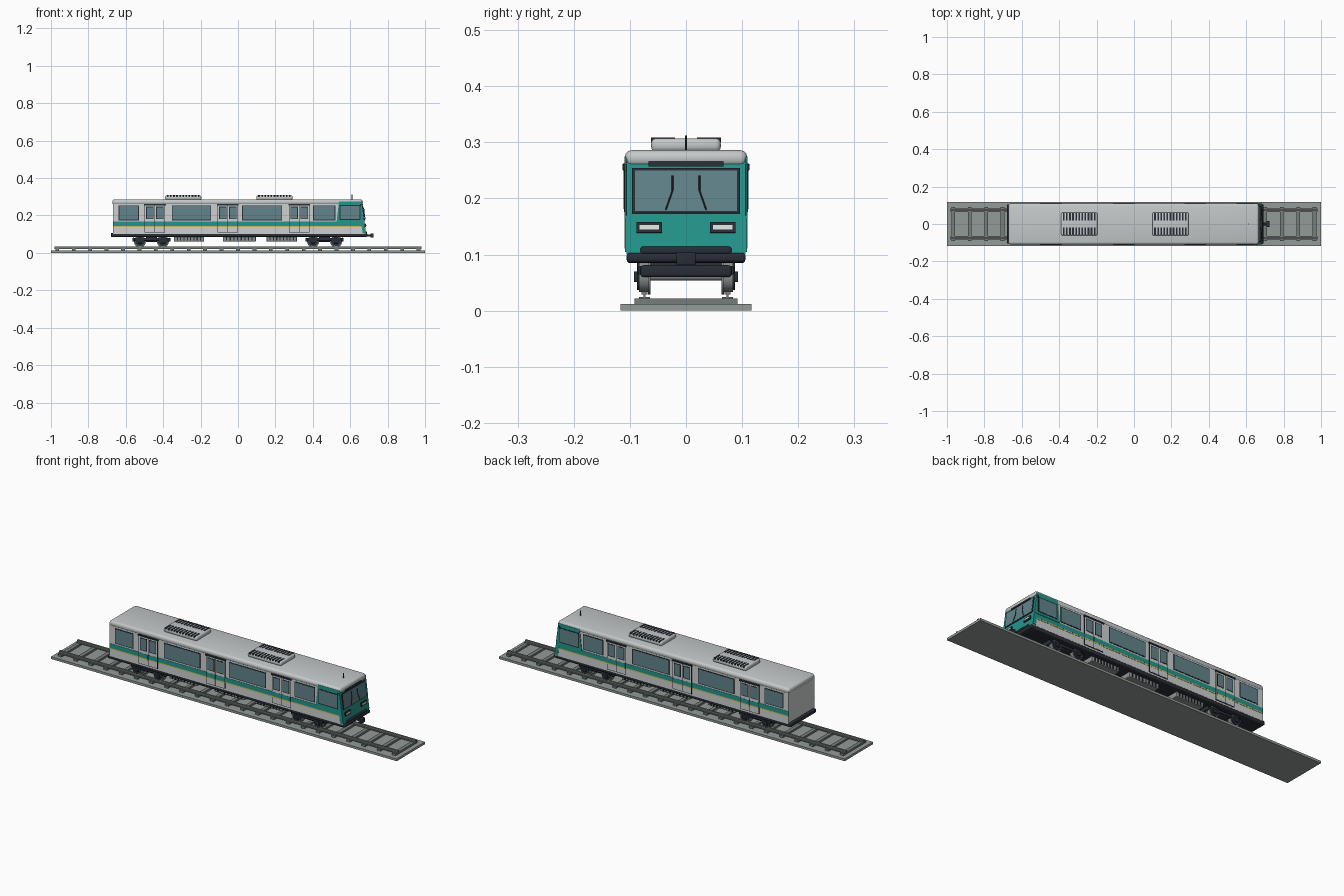
import bpy, bmesh, math
from mathutils import Matrix, Vector

if "Cube" in bpy.data.objects:
    bpy.data.objects.remove(bpy.data.objects["Cube"])


def material(name, r, g, b):
    m = bpy.data.materials.new(name)
    lin = [((c / 255 + 0.055) / 1.055) ** 2.4 for c in (r, g, b)]
    m.diffuse_color = (*lin, 1)
    m.use_nodes = True
    m.node_tree.nodes["Principled BSDF"].inputs["Base Color"].default_value = m.diffuse_color
    return m


BODY = material("body grey", 206, 209, 208)
ROOF = material("roof grey", 196, 201, 202)
TEAL = material("teal", 36, 150, 140)
YELLOW = material("pale yellow", 205, 190, 95)
GLASS = material("window glass", 98, 132, 140)
DARK = material("dark trim", 40, 45, 54)
BALLAST = material("ballast grey", 146, 155, 152)
SLEEPER = material("sleeper grey", 118, 125, 123)
STEEL = material("steel", 140, 145, 146)
LAMP = material("lamp white", 225, 228, 222)


def finish(name, bm, mats, smooth=False):
    bmesh.ops.recalc_face_normals(bm, faces=bm.faces)
    me = bpy.data.meshes.new(name)
    bm.to_mesh(me)
    bm.free()
    for m in mats:
        me.materials.append(m)
    ob = bpy.data.objects.new(name, me)
    bpy.context.collection.objects.link(ob)
    if smooth:
        bpy.context.view_layer.objects.active = ob
        ob.select_set(True)
        bpy.ops.object.shade_smooth_by_angle(angle=math.radians(35))
        ob.select_set(False)
    return ob


def boxes(name, items, mat, bevel=0, both=False, tf=Matrix(), seg=3):
    """Boxes given as (x0, x1, y0, y1, z0, z1), optionally mirrored in y."""
    if both:
        items = items + [(a, b, -d, -c, e, f) for a, b, c, d, e, f in items]
    bm = bmesh.new()
    for x0, x1, y0, y1, z0, z1 in items:
        mid = Vector((x0 + x1, y0 + y1, z0 + z1)) / 2
        size = Matrix.Diagonal((x1 - x0, y1 - y0, z1 - z0, 1))
        bmesh.ops.create_cube(bm, size=1, matrix=tf @ Matrix.Translation(mid) @ size)
    if bevel:
        bmesh.ops.bevel(bm, geom=bm.edges[:], offset=bevel, segments=seg,
                        affect='EDGES', profile=0.5, clamp_overlap=True)
    return finish(name, bm, [mat], bevel > 0)


def cylinders(name, ends, mat, sides=24):
    """Cylinders given as (start, end, radius)."""
    bm = bmesh.new()
    for a, b, r in ends:
        a, b = Vector(a), Vector(b)
        rot = (b - a).to_track_quat('Z', 'Y').to_matrix().to_4x4()
        bmesh.ops.create_cone(bm, cap_ends=True, segments=sides, radius1=r, radius2=r,
                              depth=(b - a).length,
                              matrix=Matrix.Translation((a + b) / 2) @ rot)
    return finish(name, bm, [mat], True)


def prism(name, outline, half, mats):
    """Side outline in x-z drawn through the width."""
    bm = bmesh.new()
    rows = [[bm.verts.new((x, s * half, z)) for x, z in outline] for s in (-1, 1)]
    for r in rows:
        bm.faces.new(r)
    n = len(outline)
    for i in range(n):
        j = (i + 1) % n
        bm.faces.new((rows[0][i], rows[0][j], rows[1][j], rows[1][i]))
    return finish(name, bm, mats)


# Track
boxes("ballast_bed", [(-1, 1, -0.117, 0.117, 0, 0.012)], BALLAST)
boxes("sleepers", [(x - 0.01, x + 0.01, -0.092, 0.092, 0.011, 0.022)
                   for x in [-0.966 + 0.0878 * i for i in range(23)]], SLEEPER)
boxes("rails", [(-0.98, 0.98, 0.064, 0.084, 0.021, 0.024),
                (-0.98, 0.98, 0.072, 0.076, 0.023, 0.03),
                (-0.98, 0.98, 0.069, 0.079, 0.029, 0.034)], SLEEPER, both=True)

# Car body with a leaning teal nose
W = 0.106
SLOPE = 0.13
def nose(z):
    return 0.685 - SLOPE * (z - 0.1)

shell = prism("body_shell", [(-0.668, 0.1), (nose(0.1), 0.1), (nose(0.272), 0.272),
                             (-0.668, 0.272)], W, [BODY, TEAL])
for p in shell.data.polygons:
    p.material_index = 1 if p.normal.x > 0.5 else 0
boxes("roof", [(-0.672, 0.667, -0.109, 0.109, 0.257, 0.286)], ROOF, 0.012)
boxes("floor_skirt", [(-0.68, 0.68, -0.105, 0.105, 0.085, 0.106)], DARK, 0.004)

# Cab side panels and nose surround
for s, label in ((-1, "right"), (1, "left")):
    cab = prism("cab_panel_" + label, [(0.527, 0.165), (nose(0.165), 0.165),
                                       (nose(0.275), 0.275), (0.54, 0.275)], 0.0015, [TEAL])
    cab.location.y = s * 0.1085
    edge = prism("nose_edge_" + label, [(nose(0.105) - 0.018, 0.105), (nose(0.105), 0.105),
                                        (nose(0.17), 0.17), (nose(0.17) - 0.018, 0.17)],
                 0.0015, [TEAL])
    edge.location.y = s * 0.107

# Side stripes
boxes("teal_stripe", [(-0.668, 0.675, 0.105, 0.1075, 0.144, 0.167)], TEAL, both=True)
boxes("yellow_stripe", [(-0.668, 0.666, 0.105, 0.1073, 0.138, 0.144)], YELLOW, both=True)

# Side windows
wins = [(-0.638, -0.53), (-0.354, -0.144), (0.022, 0.236), (0.402, 0.52)]
boxes("window_frames", [(a, b, 0.105, 0.1073, 0.174, 0.254) for a, b in wins], DARK, both=True)
boxes("window_glass", [(a + 0.004, b - 0.004, 0.105, 0.1083, 0.178, 0.25)
                       for a, b in wins], GLASS, both=True)
boxes("cab_window_frames", [(0.543, 0.655, 0.107, 0.1106, 0.176, 0.255)], DARK, both=True)
boxes("cab_window_glass", [(0.548, 0.65, 0.107, 0.1114, 0.181, 0.25)], GLASS, both=True)

# Sliding doors: dark surround, two leaves, stripes and windows
surround, leaves, teal, yellow, frames, panes, tracks = ([] for _ in range(7))
for x in (-0.444, -0.054, 0.327):
    surround.append((x - 0.055, x + 0.055, 0.105, 0.1082, 0.108, 0.257))
    tracks.append((x - 0.058, x + 0.058, 0.105, 0.1125, 0.254, 0.261))
    for s in (-1, 1):
        c = x + s * 0.0268
        leaves.append((c - 0.0253, c + 0.0253, 0.105, 0.1092, 0.111, 0.254))
        teal.append((c - 0.0253, c + 0.0253, 0.105, 0.1097, 0.144, 0.167))
        yellow.append((c - 0.0253, c + 0.0253, 0.105, 0.1096, 0.138, 0.144))
        frames.append((c - 0.02, c + 0.02, 0.105, 0.1098, 0.181, 0.247))
        panes.append((c - 0.0165, c + 0.0165, 0.105, 0.1104, 0.185, 0.243))
for nm, it, m in (("door_surrounds", surround, DARK), ("door_leaves", leaves, BODY),
                  ("door_teal_stripes", teal, TEAL), ("door_yellow_stripes", yellow, YELLOW),
                  ("door_window_frames", frames, DARK), ("door_glass", panes, GLASS),
                  ("door_tracks", tracks, DARK)):
    boxes(nm, it, m, both=True)

# Nose details, laid on the leaning face (local x is outward)
def on_nose(z):
    return Matrix.Translation((nose(z), 0, z)) @ Matrix.Rotation(-math.atan(SLOPE), 4, 'Y')

mid = on_nose(0.213)
boxes("windshield_frame", [(-0.003, 0.003, -0.096, 0.096, -0.04, 0.041)], DARK, tf=mid)
boxes("windshield_glass", [(-0.003, 0.004, -0.091, 0.091, -0.036, 0.037)], GLASS, tf=mid)
boxes("destination_sign", [(-0.003, 0.003, -0.067, 0.067, -0.007, 0.007)], DARK,
      tf=on_nose(0.2635))
lamp = on_nose(0.148)
boxes("headlight_housings", [(-0.003, 0.005, 0.043, 0.088, -0.0095, 0.0095)], DARK,
      both=True, tf=lamp)
boxes("headlights", [(-0.003, 0.007, 0.048, 0.083, -0.004, 0.004)], LAMP, both=True, tf=lamp)
wipers = []
for s in (-1, 1):
    pts = [(nose(z) + 0.006, s * y, z) for y, z in ((0.036, 0.18), (0.024, 0.214), (0.024, 0.241))]
    wipers += [(pts[0], pts[1], 0.0014), (pts[1], pts[2], 0.0014)]
cylinders("wipers", wipers, DARK, 8)
boxes("mirrors", [(0.652, 0.66, 0.106, 0.113, 0.25, 0.262)], DARK, 0.001, both=True)

# Bumpers and coupler
boxes("upper_bumper", [(0.66, 0.69, -0.081, 0.081, 0.101, 0.114)], DARK, 0.004)
boxes("lower_bumper", [(0.66, 0.692, -0.106, 0.106, 0.086, 0.103)], DARK, 0.006)
boxes("coupler", [(0.67, 0.712, -0.007, 0.007, 0.088, 0.098),
                  (0.708, 0.725, -0.017, 0.017, 0.082, 0.104)], DARK, 0.002)

# Roof units with vent slots, and antenna
units = (-0.293, 0.195)
boxes("roof_units", [(x - 0.097, x + 0.097, -0.062, 0.062, 0.283, 0.307) for x in units],
      ROOF, 0.009)
boxes("roof_vents", [(x + i * 0.0165 - 0.0045, x + i * 0.0165 + 0.0045, 0.02, 0.062, 0.3, 0.3085)
                     for x in units for i in range(-5, 6)], DARK, both=True)
cylinders("antenna", [((0.61, 0, 0.284), (0.61, 0, 0.312), 0.002)], DARK, 8)

# Underfloor equipment boxes with ribs
gear = ((-0.342, -0.182), (-0.08, 0.095), (0.153, 0.315))
boxes("equipment_boxes", [(a, b, -0.08, 0.08, 0.061, 0.088) for a, b in gear], STEEL, 0.003)
boxes("equipment_ribs", [(a + (b - a) * k / 9 - 0.003, a + (b - a) * k / 9 + 0.003,
                          0.078, 0.083, 0.065, 0.085)
                         for a, b in gear for k in range(1, 9)], DARK, both=True)

# Bogies
bogies = (-0.463, 0.463)
axles = [b + s * 0.0615 for b in bogies for s in (-1, 1)]
boxes("bogie_frames", [(b - 0.09, b + 0.09, 0.072, 0.086, 0.064, 0.08) for b in bogies],
      DARK, 0.003, both=True)
boxes("bogie_bolsters", [(b - 0.03, b + 0.03, -0.08, 0.08, 0.058, 0.086) for b in bogies],
      DARK, 0.004)
boxes("bogie_end_beams", [(b + s * 0.095 - 0.007, b + s * 0.095 + 0.007, -0.081, 0.081, 0.06, 0.081)
                          for b in bogies for s in (-1, 1)], DARK, 0.005)
cylinders("axles", [((x, -0.08, 0.061), (x, 0.08, 0.061), 0.007) for x in axles], STEEL, 16)
cylinders("wheels", [((x, s * 0.067, 0.061), (x, s * 0.084, 0.061), 0.028)
                     for x in axles for s in (-1, 1)]
          + [((x, s * 0.063, 0.061), (x, s * 0.068, 0.061), 0.032)
             for x in axles for s in (-1, 1)], STEEL)
cylinders("wheel_discs", [((x, s * 0.08, 0.061), (x, s * 0.0875, 0.061), 0.024)
                          for x in axles for s in (-1, 1)], DARK)
boxes("axle_boxes", [(x - 0.011, x + 0.011, 0.084, 0.093, 0.051, 0.07) for x in axles],
      DARK, 0.002, both=True)
